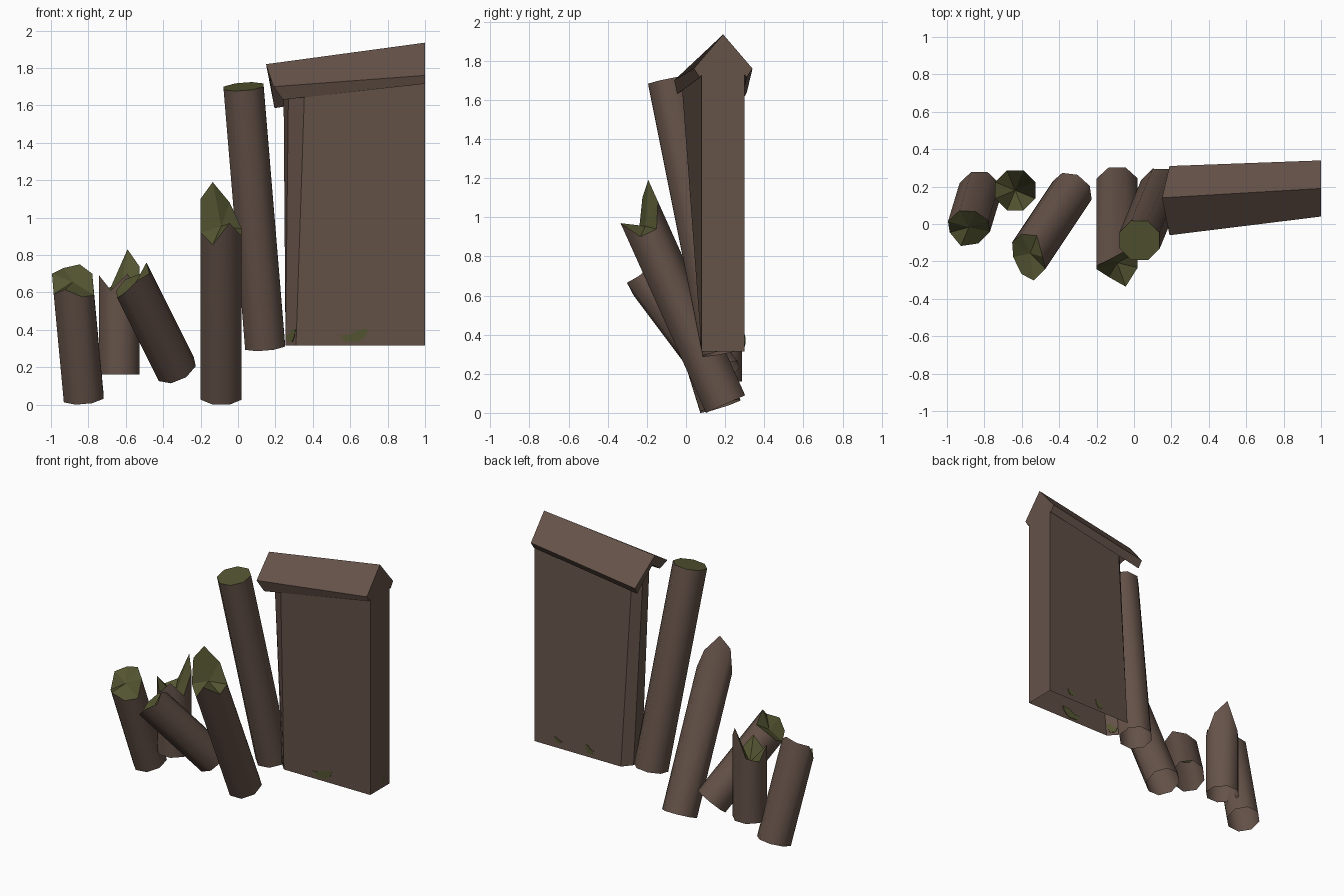
import bpy, bmesh, math
from mathutils import Vector

if "Cube" in bpy.data.objects:
    bpy.data.objects.remove(bpy.data.objects["Cube"])


def material(name, rgb):
    m = bpy.data.materials.new(name)
    m.diffuse_color = (*rgb, 1)
    m.use_nodes = True
    m.node_tree.nodes["Principled BSDF"].inputs["Base Color"].default_value = m.diffuse_color
    return m


WOOD = material("brown_wood", (0.130, 0.085, 0.066))
MOSS = material("moss_green", (0.088, 0.090, 0.031))


def finish(bm, name, mats):
    bmesh.ops.recalc_face_normals(bm, faces=bm.faces[:])
    mesh = bpy.data.meshes.new(name)
    bm.to_mesh(mesh)
    bm.free()
    for m in mats:
        mesh.materials.append(m)
    ob = bpy.data.objects.new(name, mesh)
    bpy.context.collection.objects.link(ob)
    return ob


def loft(name, ring_a, ring_b, mat):
    """Closed solid between two matching rings of points."""
    bm = bmesh.new()
    a = [bm.verts.new(p) for p in ring_a]
    b = [bm.verts.new(p) for p in ring_b]
    n = len(a)
    bm.faces.new(a)
    bm.faces.new(b)
    for i in range(n):
        j = (i + 1) % n
        bm.faces.new((a[i], a[j], b[j], b[i]))
    return finish(bm, name, [mat])


def log(name, base, slope, heights, dip, radius=0.116):
    """Leaning eight-sided log, open below; heights are the z of each rim point."""
    bm = bmesh.new()
    base, axis = Vector(base), Vector((*slope, 1))
    turn = Vector((0, 0, 1)).rotation_difference(axis)
    low, top = [], []
    for k, z in enumerate(heights):
        ang = math.radians(22.5 + 45 * k)
        p = base + turn @ Vector((math.cos(ang), math.sin(ang), 0)) * radius
        low.append(bm.verts.new(p))
        top.append(bm.verts.new(p + axis * (z - p.z)))
    core = sum(heights) / 8 - dip
    centre = bm.verts.new(base + axis * (core - base.z))
    for i in range(8):
        j = (i + 1) % 8
        bm.faces.new((low[i], low[j], top[j], top[i])).smooth = True
        bm.faces.new((top[i], top[j], centre)).material_index = 1
    # hard edge around the broken rim
    for e in bm.edges:
        if set(e.verts) <= set(top):
            e.smooth = False
    return finish(bm, name, [WOOD, MOSS])


# Broken logs, rim heights run anticlockwise from the right-back corner
log("left_log", (-0.825, 0.175, 0.035), (-0.094, -0.31),
    [0.70, 0.75, 0.73, 0.70, 0.59, 0.615, 0.575, 0.585], 0.0)
log("upright_stump", (-0.635, 0.18, 0.16), (0, 0),
    [0.74, 0.83, 0.63, 0.60, 0.69, 0.61, 0.70, 0.60], 0.12)
log("fallen_log", (-0.33, 0.18, 0.19), (-0.50, -0.75),
    [0.76, 0.70, 0.67, 0.61, 0.57, 0.60, 0.665, 0.70], 0.02)
log("pointed_log", (-0.09, 0.202, 0.045), (0, -0.45),
    [0.94, 1.08, 1.19, 1.10, 0.92, 0.855, 0.97, 0.90], 0.04, 0.119)

# Tall log with a clean square cut
tall_slope = (-0.083, -0.20)
turn = Vector((0, 0, 1)).rotation_difference(Vector((*tall_slope, 1)))
cut = [1.70 + (turn @ Vector((math.cos(a), math.sin(a), 0))).z * 0.115
       for a in (math.radians(22.5 + 45 * k) for k in range(8))]
log("tall_log", (0.145, 0.19, 0.31), tall_slope, cut, 0.0)

# Wall: open slab with a bevelled left end that twists forward as it rises
bottom = [(1, 0.08), (0.31, 0.08), (0.254, 0.14), (0.254, 0.235), (0.31, 0.30), (1, 0.30)]
top = [(1, 0.08, 1.73), (0.355, -0.02, 1.66), (0.27, 0.03, 1.69),
       (0.243, 0.135, 1.75), (0.295, 0.19, 1.69), (1, 0.30, 1.73)]
bm = bmesh.new()
lo = [bm.verts.new((x, y, 0.315)) for x, y in bottom]
hi = [bm.verts.new(p) for p in top]
for i in range(5):
    bm.faces.new((lo[i], lo[i + 1], hi[i + 1], hi[i]))
bm.faces.new((lo[5], lo[0], hi[0], bm.verts.new((1, 0.19, 1.89)), hi[5]))
finish(bm, "wall", [WOOD])

# Roof: bent slab, twisted towards its left end
loft("roof",
     [(0.19, -0.06, 1.70), (0.15, 0.14, 1.82), (0.19, 0.31, 1.635),
      (0.195, 0.28, 1.585), (0.17, 0.14, 1.745), (0.24, -0.045, 1.63)],
     [(1, 0.04, 1.76), (1, 0.19, 1.935), (1, 0.34, 1.76),
      (1, 0.31, 1.715), (1, 0.19, 1.87), (1, 0.07, 1.715)], WOOD)

# Thin moss patches near the foot of the wall
BLOB = [(-1, 0), (-0.6, -0.9), (0.3, -1), (0.8, -0.1), (1, 1), (0.3, 0.9), (-0.3, 0.1)]


def moss(name, centre, u, normal, half_w, half_h):
    c, u, n = Vector(centre), Vector(u).normalized(), Vector(normal).normalized()
    ring = [c + u * a * half_w + Vector((0, 0, b * half_h)) for a, b in BLOB]
    loft(name, [p - n * 0.0045 for p in ring], [p + n * 0.0045 for p in ring], MOSS)


X, Y = (1, 0, 0), (0, 1, 0)
moss("moss_front", (0.62, 0.0775, 0.37), X, Y, 0.08, 0.035)
moss("moss_bevel", (0.284, 0.106, 0.37), (0.056, -0.06, 0), (0.06, 0.056, 0), 0.038, 0.035)
moss("moss_side", (0.9955, 0.235, 0.385), Y, X, 0.025, 0.022)
moss("moss_back_right", (0.81, 0.299, 0.37), X, Y, 0.03, 0.02)
moss("moss_back_left", (0.56, 0.298, 0.37), X, Y, 0.035, 0.03)
